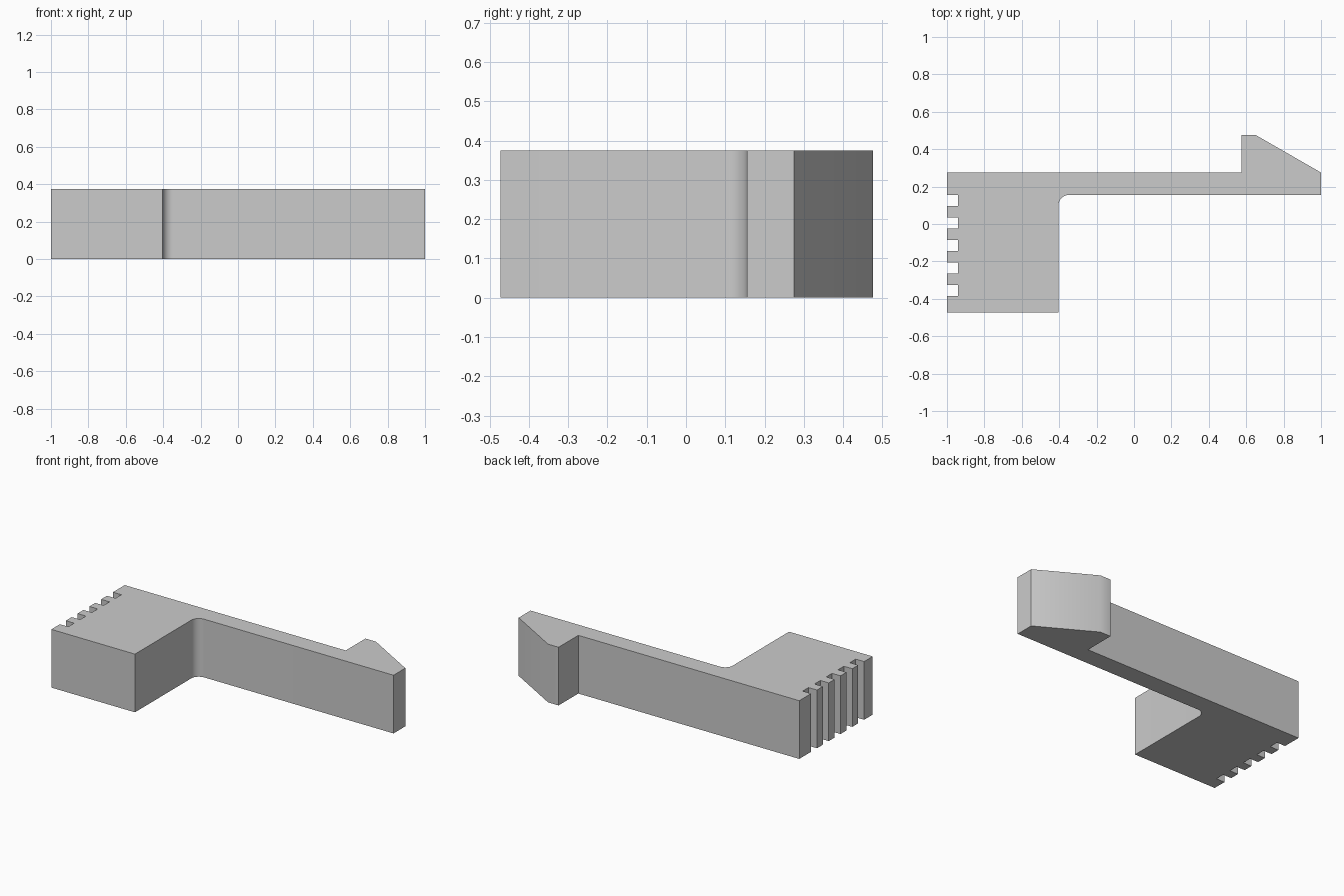
import bpy, bmesh, math

if "Cube" in bpy.data.objects:
    bpy.data.objects.remove(bpy.data.objects["Cube"])

HEIGHT = 0.375

grey = bpy.data.materials.new("plain grey")
grey.diffuse_color = (0.6, 0.6, 0.6, 1)
grey.use_nodes = True
grey.node_tree.nodes["Principled BSDF"].inputs["Base Color"].default_value = grey.diffuse_color

# Outline, counter-clockwise from the lower left corner of the block
outline = [(-1, -0.472), (-0.404, -0.472)]

# Rounded inner corner between block and arm
r, cx, cy = 0.055, -0.349, 0.1
for i in range(13):
    a = math.pi - i / 12 * math.pi / 2
    outline.append((cx + r * math.cos(a), cy + r * math.sin(a)))

# Arm end and hooked tip
outline += [(1, 0.155), (1, 0.275), (0.65, 0.476), (0.575, 0.476),
            (0.575, 0.275), (-1, 0.275)]

# Grip notches down the left side
for i in range(5):
    top = 0.155 - i * 0.12
    outline += [(-1, top), (-0.94, top), (-0.94, top - 0.06), (-1, top - 0.06)]

# Extrude the outline upwards into the clip
bm = bmesh.new()
base = bm.faces.new([bm.verts.new((x, y, 0)) for x, y in outline])
top = bmesh.ops.extrude_face_region(bm, geom=[base], use_keep_orig=True)
bmesh.ops.translate(bm, vec=(0, 0, HEIGHT),
                    verts=[v for v in top["geom"] if isinstance(v, bmesh.types.BMVert)])
bmesh.ops.recalc_face_normals(bm, faces=bm.faces)
mesh = bpy.data.meshes.new("hooked_clip")
bm.to_mesh(mesh)
bm.free()
mesh.materials.append(grey)

clip = bpy.data.objects.new("hooked_clip", mesh)
bpy.context.collection.objects.link(clip)
bpy.context.view_layer.objects.active = clip
clip.select_set(True)
bpy.ops.object.shade_smooth_by_angle(angle=math.radians(30))
